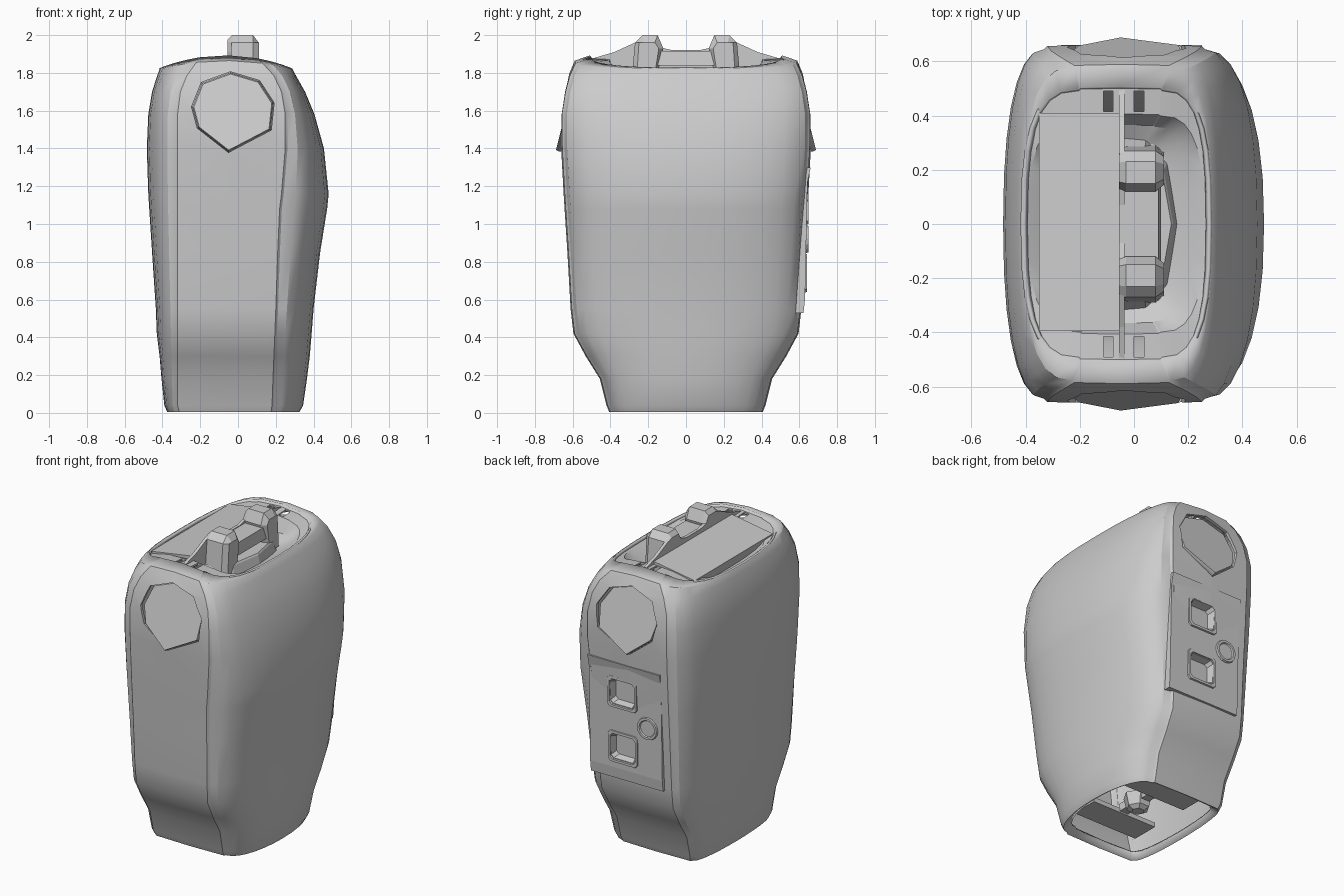
import bpy, bmesh, math

if "Cube" in bpy.data.objects:
    bpy.data.objects.remove(bpy.data.objects["Cube"])

grey = bpy.data.materials.new("plain_grey")
grey.diffuse_color = (0.6, 0.6, 0.6, 1)
grey.use_nodes = True
grey.node_tree.nodes["Principled BSDF"].inputs["Base Color"].default_value = grey.diffuse_color


def finish(name, bm, angle=None):
    bmesh.ops.recalc_face_normals(bm, faces=bm.faces[:])
    me = bpy.data.meshes.new(name)
    bm.to_mesh(me)
    bm.free()
    me.materials.append(grey)
    ob = bpy.data.objects.new(name, me)
    bpy.context.collection.objects.link(ob)
    if angle:
        bpy.ops.object.select_all(action='DESELECT')
        ob.select_set(True)
        bpy.context.view_layer.objects.active = ob
        bpy.ops.object.shade_smooth_by_angle(angle=math.radians(angle))
    return ob


def loft(name, rings, cap=False, angle=None):
    bm = bmesh.new()
    vs = [[bm.verts.new(p) for p in r] for r in rings]
    n = len(vs[0])
    for a, b in zip(vs, vs[1:]):
        for i in range(n):
            j = (i + 1) % n
            bm.faces.new((a[i], a[j], b[j], b[i]))
    if cap == 'both':
        bm.faces.new(vs[0])
    if cap:
        bm.faces.new(vs[-1])
    return finish(name, bm, angle)


def box(name, x, y, z, top=0.0, cutter=False):
    """Box from ranges; top pulls the upper corners inward."""
    rings = []
    for h, t in ((z[0], 0), (z[1], top)):
        rings.append([(x[0] + t, y[0] + t, h), (x[1] - t, y[0] + t, h),
                      (x[1] - t, y[1] - t, h), (x[0] + t, y[1] - t, h)])
    ob = loft(name, rings, 'both')
    ob.hide_render = ob.hide_viewport = cutter
    return ob


def cut(ob, cutter):
    m = ob.modifiers.new("cut", 'BOOLEAN')
    m.operation, m.object, m.solver = 'DIFFERENCE', cutter, 'EXACT'


def shell(ob, t):
    m = ob.modifiers.new("shell", 'SOLIDIFY')
    m.thickness, m.offset = t, -1


def section(z, xl, xr, fl, fr, yh, p=0.95, lift=0.0, step=0.012):
    """Plan outline: flat end bands joined by rounded sides."""
    def side(x0, x1, n=7):
        out = []
        for i in range(n + 1):
            t = math.pi / 2 * i / n
            out.append((x0 + (x1 - x0) * math.sin(t) ** p,
                        (yh - step) * max(0, math.cos(t)) ** p))
        return out
    r, l = side(fr + step, xr), side(fl - step, xl)
    pts = [(fl, -yh), ((fl + fr) / 2, -yh - step / 2), (fr, -yh)]
    pts += [(x, -y) for x, y in r] + r[-2::-1]
    pts += [(fr, yh), ((fl + fr) / 2, yh + step / 2), (fl, yh)]
    pts += l + [(x, -y) for x, y in l[-2::-1]]
    xc, w = (xl + xr) / 2, (xr - xl) / 2
    return [(x, y, z + lift * (1 - ((x - xc) / w) ** 2)) for x, y in pts]


# Hollow body shell, from the bottom lip to the rim of the top opening
rim = (1.828, -0.408, 0.277, -0.20, 0.10, 0.505, 0.74, 0.065, 0.006)
body = loft("body", [section(*s) for s in (
    (0.03, -0.34, 0.29, -0.28, 0.14, 0.36),
    (0.004, -0.375, 0.325, -0.31, 0.175, 0.40),
    (0.04, -0.39, 0.345, -0.32, 0.18, 0.415),
    (0.18, -0.405, 0.365, -0.32, 0.185, 0.45),
    (0.30, -0.415, 0.38, -0.32, 0.19, 0.525),
    (0.42, -0.43, 0.39, -0.32, 0.195, 0.59),
    (0.55, -0.435, 0.40, -0.32, 0.20, 0.605, 0.92),
    (0.85, -0.455, 0.435, -0.32, 0.21, 0.622, 0.88),
    (1.08, -0.47, 0.472, -0.32, 0.22, 0.637, 0.86),
    (1.16, -0.475, 0.48, -0.32, 0.23, 0.642, 0.86),
    (1.40, -0.483, 0.455, -0.32, 0.25, 0.655, 0.85),
    (1.58, -0.475, 0.405, -0.32, 0.25, 0.657, 0.85),
    (1.70, -0.455, 0.355, -0.305, 0.23, 0.638, 0.82),
    (1.78, -0.43, 0.31, -0.27, 0.19, 0.615, 0.8, 0.01),
    (1.82, -0.415, 0.288, -0.22, 0.13, 0.585, 0.76, 0.045, 0.008),
    rim)], angle=28)
shell(body, 0.02)

# Round caps on both ends, tilted so that the lower point stands out
outline = [(-0.05, 1.385), (0.17, 1.50), (0.185, 1.64), (0.11, 1.755),
           (-0.04, 1.80), (-0.19, 1.745), (-0.24, 1.62), (-0.21, 1.51)]


def disc_ring(s, k, y0=None, d=0.0):
    ring = []
    for x, z in outline:
        x, z = -0.03 + (x + 0.03) * k, 1.6 + (z - 1.6) * k
        y = y0 if y0 else 0.69 - (z - 1.385) * 0.25 - d
        ring.append((x, s * y, z))
    return ring


for s, end in ((-1, "front"), (1, "back")):
    hole = loft(end + "_cap_cutter", [disc_ring(s, 1.03, 0.45), disc_ring(s, 1.03, 0.9)], 'both')
    hole.hide_render = hole.hide_viewport = True
    cut(body, hole)
    loft(end + "_cap", [disc_ring(s, 1.03, None, 0.08), disc_ring(s, 1.0, None, 0.015),
                        disc_ring(s, 0.97)], 'both')

# Back socket panel, leaning with the body
prof = [(0.56, 0.53), (0.622, 0.53), (0.63, 0.60), (0.643, 1.22), (0.66, 1.30), (0.60, 1.30)]
panel = loft("back_panel", [[(x, y, z) for y, z in prof] for x in (-0.27, 0.25)], 'both')


def socket_ring(zc, y, w, h):
    c = 0.018
    q = [(w - c, h), (w, h - c), (w, c - h), (w - c, -h),
         (c - w, -h), (-w, c - h), (-w, h - c), (c - w, h)]
    return [(0.01 + a, y, zc + b) for a, b in q]


# Socket windows with raised frames and sunken pockets
for zc in (0.74, 1.10):
    y = 0.633 + (zc - 0.74) * 0.021
    pocket = loft("socket_cutter", [socket_ring(zc, y - 0.045, 0.075, 0.065),
                                    socket_ring(zc, y + 0.05, 0.10, 0.095)], 'both')
    pocket.hide_render = pocket.hide_viewport = True
    cut(panel, pocket)
    cut(body, pocket)
    loft("socket_frame", [socket_ring(zc, y - 0.01, 0.108, 0.105), socket_ring(zc, y + 0.008, 0.105, 0.10),
                          socket_ring(zc, y + 0.008, 0.09, 0.085), socket_ring(zc, y - 0.02, 0.085, 0.08)])
    loft("socket_back", [socket_ring(zc, y - 0.06, 0.09, 0.085), socket_ring(zc, y - 0.042, 0.09, 0.085)], 'both')

# Round dial beside the sockets
rings = [[(-0.17 + r * math.cos(a * math.pi / 8), y, 0.92 + r * math.sin(a * math.pi / 8))
          for a in range(16)] for r, y in ((0.075, 0.63), (0.07, 0.648), (0.055, 0.648), (0.05, 0.64))]
loft("dial", rings, True)


# Tray sunk into the top opening
def tray_ring(kx, ky, dz, flat=None):
    return [(-0.065 + (x + 0.065) * kx, y * ky, z + dz if flat is None else flat)
            for x, y, z in section(*rim)]


tray = loft("top_tray", [tray_ring(1, 1, 0), tray_ring(0.98, 0.985, -0.015),
                         tray_ring(0.95, 0.80, -0.02), tray_ring(0.82, 0.72, 0, 1.78),
                         tray_ring(0.6, 0.6, 0, 1.74)], True, 25)
shell(tray, 0.012)
for s in (-1, 1):
    for x in (-0.095, 0.018):
        slot = box("slot_cutter", (x - 0.018, x + 0.018), sorted((s * 0.415, s * 0.49)), (1.84, 2.0), cutter=True)
        cut(tray, slot)

# Flat lid on the left half, rising toward the middle
lid = [(-0.35, 1.845), (-0.05, 1.893), (-0.05, 1.75), (-0.30, 1.75)]
loft("top_lid", [[(x, y, z) for x, z in lid] for y in (-0.395, 0.41)], 'both')

# Thin ridge beside the lid, climbing from both ends to the handle
half = [(0.50, 1.875), (0.38, 1.91), (0.26, 1.965), (0.16, 1.94), (0.07, 1.92)]
ridge = [(0.40, 1.76)] + half + [(-y, z) for y, z in half[::-1]] + [(-0.40, 1.76)]
loft("handle_ridge", [[(x, y, z) for y, z in ridge] for x in (-0.055, -0.035)], 'both')

# Carry handle: low grip between two raised blocks
box("handle_grip", (-0.045, 0.10), (-0.17, 0.17), (1.84, 1.915), 0.01)
for s in (-1, 1):
    ys = [(0.29, 1.75), (0.27, 1.96), (0.23, 2.0), (0.15, 2.0), (0.12, 1.93), (0.16, 1.75)]
    loft("handle_block", [[(x, s * (0.2 + (y - 0.2) * k), min(z, t)) for y, z in ys]
                          for x, k, t in ((-0.055, 0.9, 1.975), (-0.03, 1, 2.0), (0.08, 1, 2.0), (0.11, 0.7, 1.96))],
         'both')

# Low rounded base under the handle
base = [(-0.05, -0.29), (0.04, -0.28), (0.11, -0.20), (0.145, 0.0), (0.11, 0.20), (0.04, 0.28), (-0.05, 0.29)]
loft("handle_base", [[(x * k, y * k, z) for x, y in base] for k, z in ((1.12, 1.735), (1, 1.80), (0.95, 1.81))], True)

# Underside fittings seen through the open bottom
for s in (-1, 1):
    box("bottom_plate", (-0.27, 0.20), sorted((s * 0.13, s * 0.31)), (0.10, 0.13))
box("bottom_rib", (-0.06, 0.0), (-0.14, 0.14), (0.11, 0.16))
loft("bottom_boss", [[(-0.03 + r * math.cos(a * math.pi / 3), r * math.sin(a * math.pi / 3), z) for a in range(6)]
                     for r, z in ((0.09, 0.16), (0.07, 0.08), (0.04, 0.06))], 'both')
